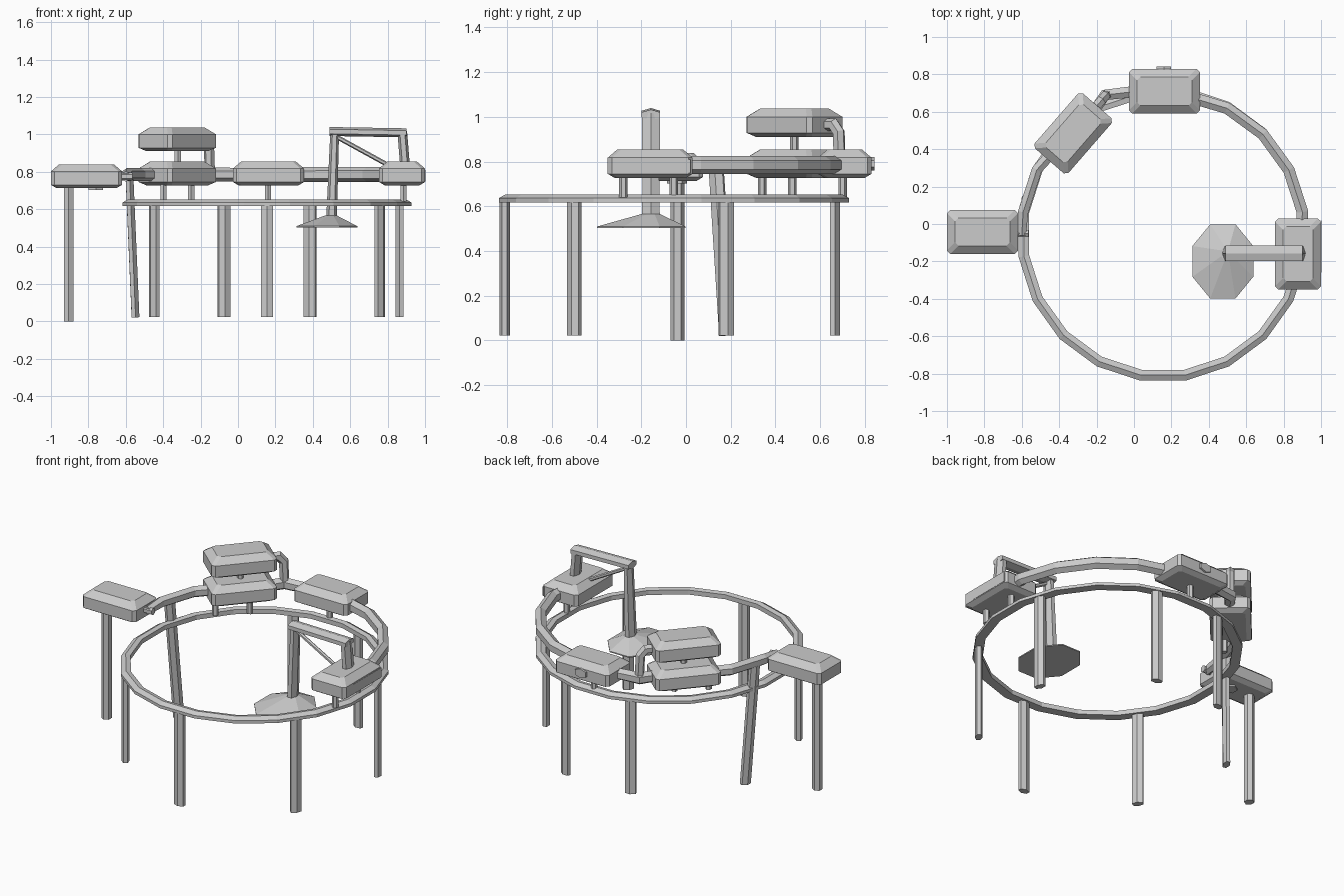
import bpy, bmesh, math
from mathutils import Vector, Matrix

if "Cube" in bpy.data.objects:
    bpy.data.objects.remove(bpy.data.objects["Cube"])

CX, CY = 0.155, -0.054   # centre of the ring


def finish(name, bm):
    bmesh.ops.recalc_face_normals(bm, faces=bm.faces)
    me = bpy.data.meshes.new(name)
    bm.to_mesh(me)
    bm.free()
    ob = bpy.data.objects.new(name, me)
    bpy.context.collection.objects.link(ob)
    return ob


def loft(name, loops, closed=False):
    """Skin a list of equal-length point loops with quads, capped unless closed."""
    bm = bmesh.new()
    rings = [[bm.verts.new(p) for p in lp] for lp in loops]
    n = len(rings[0])
    pairs = list(zip(rings, rings[1:])) + ([(rings[-1], rings[0])] if closed else [])
    for a, b in pairs:
        for i in range(n):
            j = (i + 1) % n
            bm.faces.new((a[i], a[j], b[j], b[i]))
    if not closed:
        bm.faces.new(rings[0])
        bm.faces.new(rings[-1])
    return finish(name, bm)


def tube(name, pts, ra, rb=None, sides=6, side_dir=None, taper=None):
    """Sweep an elliptical n-gon along a path; ra lies along side_dir."""
    rb = rb or ra
    pts = [Vector(p) for p in pts]
    loops = []
    for i, p in enumerate(pts):
        d_in = (p - pts[max(i - 1, 0)]).normalized()
        d_out = (pts[min(i + 1, len(pts) - 1)] - p).normalized()
        t = (d_in + d_out).normalized()
        s = Vector(side_dir) if side_dir else t.cross(Vector((0, 0, 1)))
        s = (s - t * s.dot(t)).normalized()
        u = s.cross(t)
        miter = 1 / max(0.5, t.dot(d_out if d_out.length else d_in))
        k = taper[i] if taper else 1
        loops.append([p + k * (s * ra * math.cos(a) + u * rb * miter * math.sin(a))
                      for a in (2 * math.pi * (m + 0.5) / sides for m in range(sides))])
    return loft(name, loops)


def casing(name, x, y, z, length, width, turn=0):
    """Bevelled box with clipped corners; z is the underside."""
    loops = []
    for dz, inset in ((0, 0.03), (0.018, 0), (0.09, 0), (0.127, 0.043)):
        a, b, c = length / 2 - inset, width / 2 - inset, 0.018
        q = [(a, b - c), (a - c, b), (c - a, b), (-a, b - c),
             (-a, c - b), (c - a, -b), (a - c, -b), (a, c - b)]
        loops.append([(px, py, dz) for px, py in q])
    ob = loft(name, loops)
    ob.matrix_world = Matrix.Translation((x, y, z)) @ Matrix.Rotation(math.radians(turn), 4, 'Z')
    return ob


def polar(deg, r, z, sx=1.0):
    a = math.radians(deg)
    return (CX + sx * r * math.cos(a), CY + r * math.sin(a), z)


# twenty-sided support ring
profile = [(0.793, 0.617), (0.793, 0.636), (0.764, 0.652), (0.735, 0.646), (0.735, 0.617)]
loft("support_ring", [[polar(9 + 18 * i, r, z, 0.985) for r, z in profile] for i in range(20)], closed=True)

# flat legs under the ring
for i, deg in enumerate((18, 72, 108, -144, -90, -36)):
    x, y, _ = polar(deg, 0.757, 0, 0.985)
    a = math.radians(deg)
    tube(f"ring_leg_{i}", [(x, y, 0.022), (x, y, 0.63)], 0.037, 0.023,
         side_dir=(-math.sin(a), math.cos(a), 0))
tube("pipe_leg", [(-0.548, 0.182, 0.022), (-0.58, 0.135, 0.77)], 0.037, 0.022, side_dir=(0.31, 0.95, 0))

# boxes around the ring
casing("left_box", -0.81, -0.042, 0.712, 0.38, 0.235)
casing("back_box", 0.163, 0.71, 0.727, 0.38, 0.24)
casing("right_box", 0.877, -0.16, 0.727, 0.38, 0.246, 90)
casing("lower_stacked_box", -0.325, 0.485, 0.727, 0.39, 0.24, 49)
casing("upper_stacked_box", -0.325, 0.485, 0.91, 0.39, 0.24, 49)

# posts and stubs carrying the boxes
tube("left_box_post", [(-0.905, -0.038, 0), (-0.905, -0.038, 0.73)], 0.03, 0.032, side_dir=(1, 0, 0))
stubs = [(-0.398, 0.34, 0.65, 0.74), (-0.25, 0.475, 0.65, 0.74), (0.16, 0.70, 0.64, 0.74),
         (0.885, -0.28, 0.64, 0.74), (0.885, -0.055, 0.64, 0.74), (-0.322, 0.485, 0.84, 0.92)]
for i, (x, y, z0, z1) in enumerate(stubs):
    tube(f"box_stub_{i}", [(x, y, z0), (x, y, z1)], 0.019, side_dir=(1, 0, 0))
tube("left_box_foot", [(-0.76, -0.04, 0.702), (-0.76, -0.04, 0.72)], 0.045, side_dir=(1, 0, 0))

# upper pipe following the ring in three runs
Z = 0.785
tube("right_pipe", [(0.895, -0.03, Z)] + [polar(9 + 18 * i, 0.755, Z) for i in range(4)] + [(0.26, 0.69, Z)],
     0.036, 0.04)
tube("left_pipe", [(-0.60, -0.06, Z - 0.01)] + [polar(171 - 18 * i, 0.757, Z) for i in range(2)] + [(-0.42, 0.40, Z)],
     0.032, 0.035, taper=(0.8, 1, 1, 1))
tube("back_pipe", [(-0.25, 0.55, Z), (-0.155, 0.69, Z), (0.02, 0.71, Z)], 0.035)
tube("left_pipe_joint", [(-0.66, -0.05, Z - 0.01), (-0.565, -0.05, Z - 0.01)], 0.022)
tube("back_knob", [(0.16, 0.81, 0.79), (0.16, 0.842, 0.79)], 0.045, 0.03)

# elbow feeding the upper stacked box
tube("elbow_pipe", [(-0.24, 0.585, 0.965), (-0.175, 0.66, 0.965), (-0.155, 0.683, 0.93), (-0.15, 0.688, 0.78)],
     0.028, side_dir=(0.75, -0.66, 0))

# recessed-looking panel on the right box
bm = bmesh.new()
bmesh.ops.create_cube(bm, size=1, matrix=Matrix.Translation((0.999, -0.12, 0.779))
                      @ Matrix.Diagonal((0.006, 0.28, 0.06, 1)))
finish("side_panel", bm)

# overhead arm, brace and drop pipe
Y = -0.157
tube("arm_post", [(0.893, Y, 0.83), (0.878, Y, 1.015)], 0.046, 0.026, side_dir=(0, 1, 0))
tube("arm_beam", [(0.49, Y, 1.015), (0.90, Y, 1.008)], 0.048, 0.024)
tube("drop_pipe", [(0.517, Y, 1.015), (0.50, Y, 0.545)], 0.042, 0.026, side_dir=(0, 1, 0), taper=(0.9, 1.1))
tube("arm_brace", [(0.53, Y, 0.985), (0.84, Y, 0.815)], 0.012)

# shallow octagonal head with an off-centre apex
octagon = [math.pi * (2 * i + 1) / 8 for i in range(8)]
loft("spray_head", [[(cx + rx * math.cos(a), cy + ry * math.sin(a), z) for a in octagon]
                    for cx, cy, rx, ry, z in ((0.475, -0.2, 0.176, 0.215, 0.502),
                                              (0.475, -0.2, 0.176, 0.215, 0.509),
                                              (0.497, -0.157, 0.034, 0.042, 0.566))])
